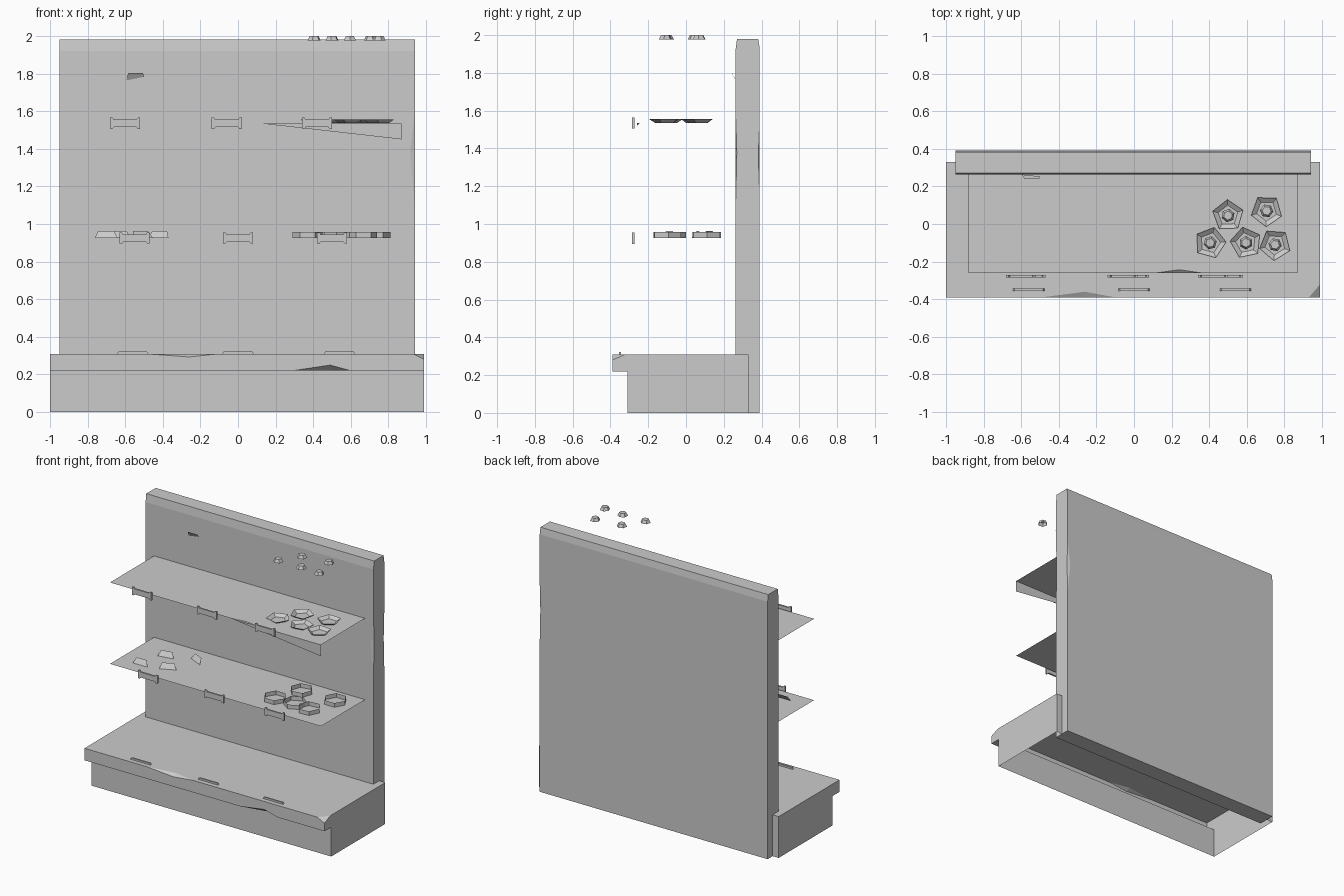
import bpy, bmesh
from math import pi, sin, cos, radians
from mathutils import Vector

if "Cube" in bpy.data.objects:
    bpy.data.objects.remove(bpy.data.objects["Cube"])


def finish(name, bm, fix=True):
    if fix:
        bmesh.ops.recalc_face_normals(bm, faces=bm.faces)
    me = bpy.data.meshes.new(name)
    bm.to_mesh(me)
    bm.free()
    ob = bpy.data.objects.new(name, me)
    bpy.context.collection.objects.link(ob)
    return ob


def prism(name, pts, vec):
    """Extrude a planar outline along a vector into a closed solid."""
    bm = bmesh.new()
    f = bm.faces.new([bm.verts.new(p) for p in pts])
    r = bmesh.ops.extrude_face_region(bm, geom=[f], use_keep_orig=True)
    bmesh.ops.translate(bm, vec=vec, verts=[v for v in r["geom"] if isinstance(v, bmesh.types.BMVert)])
    return finish(name, bm)


def sheet(name, polys):
    """Thin flat faces."""
    bm = bmesh.new()
    for poly in polys:
        bm.faces.new([bm.verts.new(p) for p in poly])
    bmesh.ops.remove_doubles(bm, verts=bm.verts, dist=1e-5)
    return finish(name, bm, False)


def frustum(name, x, y, z0, z1, r0, r1, n, turn, cap=False):
    """Open n-sided wall, optionally closed on top."""
    bm = bmesh.new()
    rings = [[bm.verts.new((x + r * cos(turn + 2 * pi * i / n), y + r * sin(turn + 2 * pi * i / n), z))
              for i in range(n)] for r, z in ((r0, z0), (r1, z1))]
    for i in range(n):
        j = (i + 1) % n
        bm.faces.new((rings[0][i], rings[0][j], rings[1][j], rings[1][i]))
    if cap:
        bm.faces.new(rings[1])
    return finish(name, bm, False)


def chip(ob, a, b, c, d):
    """Cut a chip from the edge a-b, reaching c and d on the two faces."""
    pts = [Vector(p) for p in (a, b, c, d)]
    m = (pts[2] + pts[3]) / 2
    bm = bmesh.new()
    vs = [bm.verts.new(m + (p - m) * 1.3) for p in pts]
    bmesh.ops.convex_hull(bm, input=vs)
    cut = finish("chip_cutter", bm)
    mod = ob.modifiers.new("chip", 'BOOLEAN')
    mod.operation, mod.solver, mod.object = 'DIFFERENCE', 'EXACT', cut
    bpy.context.view_layer.objects.active = ob
    bpy.ops.object.modifier_apply(modifier=mod.name)
    bpy.data.objects.remove(cut)


# back panel with bevelled top and worn edges
panel = prism("back_panel", [(-.95, .262, 0), (-.95, .39, 0), (-.95, .39, 1.93), (-.95, .382, 1.98),
                             (-.95, .27, 1.98), (-.95, .262, 1.92)], (1.89, 0, 0))
chip(panel, (.94, .262, 1.07), (.94, .262, 1.6), (.915, .262, 1.38), (.94, .269, 1.38))
chip(panel, (.94, .39, 1.14), (.94, .39, 1.55), (.915, .39, 1.36), (.94, .383, 1.36))

# hollow plinth with overhanging lip and chipped edges
base = prism("base_plinth", [(-1, .33, 0), (-1, .33, .31), (-1, -.39, .31), (-1, -.39, .22),
                             (-1, -.31, .22), (-1, -.31, 0)], (1.99, 0, 0))
chip(base, (-.49, -.39, .31), (-.1, -.39, .31), (-.26, -.36, .31), (-.26, -.39, .293))
chip(base, (.29, -.39, .22), (.6, -.39, .22), (.49, -.35, .22), (.49, -.39, .25))
chip(base, (.99, -.43, .325), (.99, -.32, .31), (.93, -.39, .31), (.99, -.39, .28))
bm = bmesh.new()
bm.from_mesh(base.data)
bottom = [f for f in bm.faces if f.normal.z < -.9 and f.calc_center_median().z < .01]
bmesh.ops.delete(bm, geom=bottom, context='FACES')
bm.to_mesh(base.data)
bm.free()

# two thin shelves, the upper one with a broken front lip
L, R, F, B = -.88, .87, -.26, .27
sheet("lower_shelf", [[(L, F, .925), (R, F, .925), (R, B, .925), (L, B, .925)]])
Z = 1.535
sheet("upper_shelf", [
    [(L, F, Z), (.12, F, Z), (.24, -.243, Z), (.36, F, Z), (R, F, Z), (R, B, Z), (L, B, Z)],
    [(.12, F, Z), (.24, F, Z - .014), (.24, -.243, Z)],
    [(.24, F, Z - .014), (.36, F, Z), (.24, -.243, Z)],
    [(.12, F, Z), (R, F, 1.45), (R, F, Z), (.36, F, Z), (.24, F, Z - .014)]])

# pinched label holders on the shelf fronts
holder = [(-.08, -.03), (-.067, -.03), (-.06, -.02), (.06, -.02), (.067, -.03), (.08, -.03)]
holder += [(x, -z) for x, z in reversed(holder)]
for row, z in (((-.60, -.06, .42), 1.535), ((-.55, 0, .5), .925)):
    for x in row:
        prism("label_holder", [(x + u, -.285, z + w) for u, w in holder], (0, .013, 0))
for x in (-.56, 0, .54):
    prism("base_label", [(x - .083, -.356, .31), (x + .083, -.356, .31), (x + .075, -.356, .323),
                         (x - .075, -.356, .323)], (0, .012, 0))

# five angular bowls on the upper shelf, with the small floating caps above
for x, y, t in ((.405, -.10, 75), (.5, .045, 20), (.595, -.10, 30), (.705, .07, 52), (.75, -.11, 50)):
    frustum("bowl", x, y, 1.536, 1.555, .055, .085, 5, radians(t))
    frustum("floating_cap", x, y, 1.977, 2.0, .036, .024, 6, radians(t), True)

# five hexagonal rings on the lower shelf
for x, y, t in ((.37, -.09, 0), (.45, .11, 10), (.53, -.08, 25), (.66, -.10, 5), (.73, .11, 0)):
    frustum("ring_dish", x, y, .926, .957, .08, .08, 6, radians(t))

# leaning scraps on the lower shelf
for x, y, t in ((-.70, -.15, 0), (-.63, .05, 10), (-.51, -.10, 25), (-.42, .11, -25)):
    c, s = cos(radians(t)), sin(radians(t))
    quad = [(-.06, -.01, .926), (.06, -.01, .926), (.04, .015, .963), (-.045, .015, .963)]
    sheet("scrap", [[(x + u * c - v * s, y + u * s + v * c, z) for u, v, z in quad]])

# torn flake on the back panel
sheet("wall_flake", [[(-.595, .263, 1.763), (-.5, .253, 1.783), (-.505, .24, 1.803), (-.583, .24, 1.803)]])
